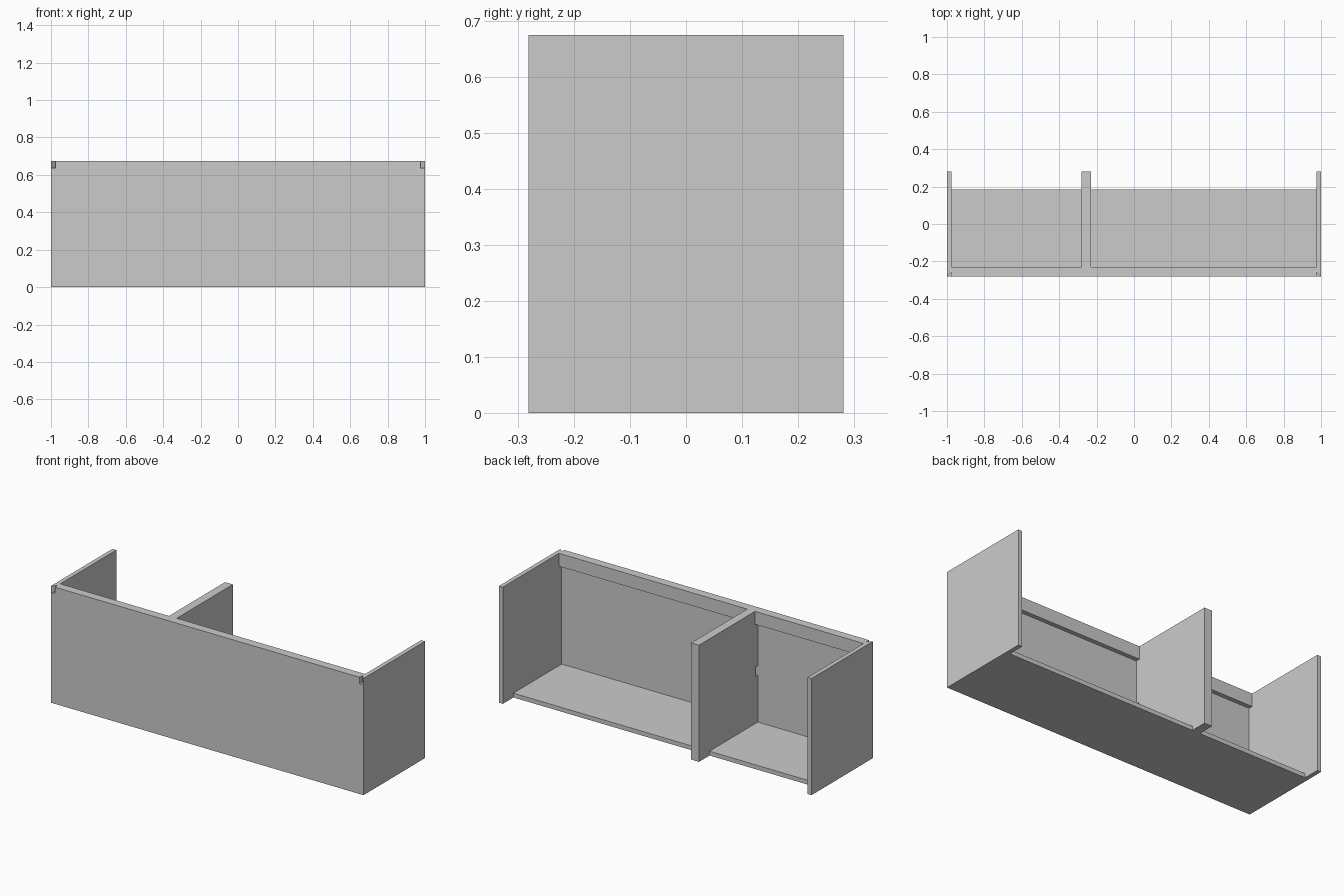
import bpy, bmesh
from mathutils import Vector

if "Cube" in bpy.data.objects:
    bpy.data.objects.remove(bpy.data.objects["Cube"])

W, D, H, T = 1.0, 0.281, 0.675, 0.025   # half width, half depth, height, board thickness
FRONT_H = 0.638                         # top of the main front board
RAIL_Z = 0.60                           # underside of the inner rail


def extrude(name, points, direction):
    """Solid board from a flat profile pushed along a direction."""
    bm = bmesh.new()
    face = bm.faces.new([bm.verts.new(p) for p in points])
    res = bmesh.ops.extrude_face_region(bm, geom=[face])
    verts = [g for g in res["geom"] if isinstance(g, bmesh.types.BMVert)]
    bmesh.ops.translate(bm, verts=verts, vec=Vector(direction))
    bmesh.ops.recalc_face_normals(bm, faces=bm.faces)
    mesh = bpy.data.meshes.new(name)
    bm.to_mesh(mesh)
    bm.free()
    obj = bpy.data.objects.new(name, mesh)
    bpy.context.collection.objects.link(obj)
    return obj


def board(name, x0, x1, y0, y1, z0, z1):
    pts = [(x0, y0, z0), (x1, y0, z0), (x1, y1, z0), (x0, y1, z0)]
    return extrude(name, pts, (0, 0, z1 - z0))


# Front board with mitred ends
extrude("front_board", [(-W, -D, 0), (W, -D, 0), (W - T, -D + T, 0), (-W + T, -D + T, 0)],
        (0, 0, FRONT_H))

# Side boards, mitred where they meet the front
for s, side in ((-1, "left"), (1, "right")):
    extrude(side + "_side_board",
            [(s * W, -D, 0), (s * W, D, 0), (s * (W - T), D, 0), (s * (W - T), -D + T, 0)],
            (0, 0, H))

# Square-ended strip above the front board, and the rail behind it
board("front_top_strip", -W + T, W - T, -D, -D + T, FRONT_H, H)
board("inner_rail", -W + T, W - T, -D + T, -D + 2 * T, RAIL_Z, H)

# Thick divider, cut around the rail and with a small cable notch
DX0, DX1, back = -0.28, -0.23, -D + T
profile = [(back, 0), (D, 0), (D, H), (back + T, H), (back + T, RAIL_Z), (back, RAIL_Z),
           (back, 0.35), (back + 0.02, 0.35), (back + 0.02, 0.295), (back, 0.295)]
extrude("divider", [(DX0, y, z) for y, z in profile], (DX1 - DX0, 0, 0))

# Bottom shelves on either side of the divider
board("left_bottom_shelf", -W + T, DX0, back, 0.185, 0, T)
board("right_bottom_shelf", DX1, W - T, back, 0.185, 0, T)
